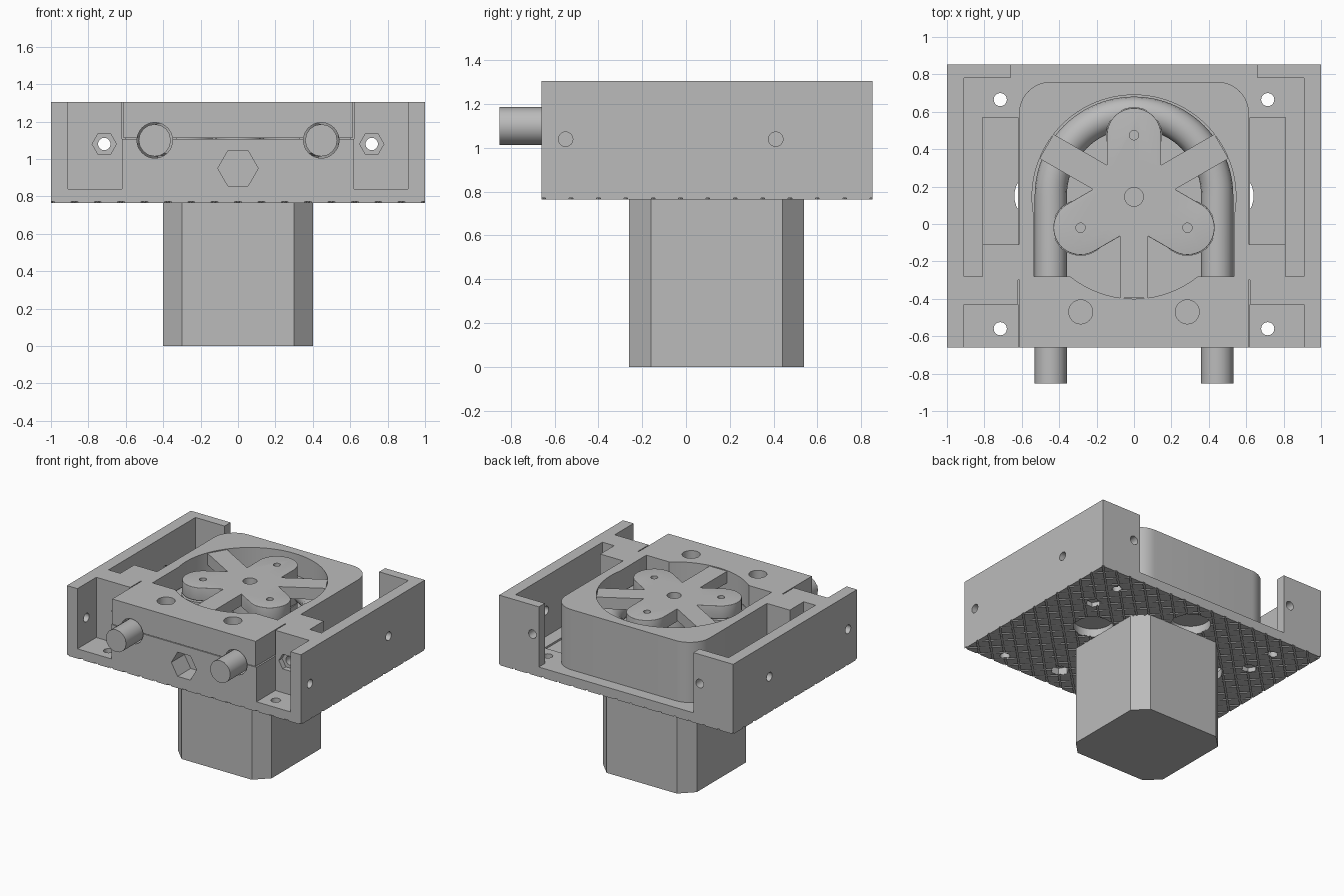
import bpy, bmesh
from math import pi, sin, cos, radians
from mathutils import Matrix

if "Cube" in bpy.data.objects:
    bpy.data.objects.remove(bpy.data.objects["Cube"])

grey = bpy.data.materials.new("plain grey")
grey.use_nodes = True
grey.diffuse_color = (0.5, 0.5, 0.5, 1)
grey.node_tree.nodes["Principled BSDF"].inputs["Base Color"].default_value = (0.5, 0.5, 0.5, 1)


def add(name, bm):
    bmesh.ops.recalc_face_normals(bm, faces=bm.faces)
    me = bpy.data.meshes.new(name)
    bm.to_mesh(me)
    bm.free()
    ob = bpy.data.objects.new(name, me)
    bpy.context.collection.objects.link(ob)
    me.materials.append(grey)
    return ob


def prism(name, pts, z0, z1):
    bm = bmesh.new()
    face = bm.faces.new([bm.verts.new((x, y, z0)) for x, y in pts])
    top = bmesh.ops.extrude_face_region(bm, geom=[face])["geom"]
    bmesh.ops.translate(bm, vec=(0, 0, z1 - z0), verts=[v for v in top if isinstance(v, bmesh.types.BMVert)])
    return add(name, bm)


def box(name, x0, x1, y0, y1, z0, z1):
    return prism(name, [(x0, y0), (x1, y0), (x1, y1), (x0, y1)], z0, z1)


def arc(cx, cy, r, a0, a1, n):
    angles = [radians(a0 + (a1 - a0) * i / n) for i in range(n + 1)]
    return [(cx + r * cos(a), cy + r * sin(a)) for a in angles]


def rod(name, axis, a, b, r, lo, hi, sides=32):
    """Cylinder along an axis; a, b are its other two coordinates."""
    ob = prism(name, arc(0, 0, r, 0, 360, sides)[:-1], lo, hi)
    if axis == "z":
        turn = Matrix.Translation((a, b, 0))
    elif axis == "y":
        turn = Matrix.Translation((a, 0, b)) @ Matrix.Rotation(-pi / 2, 4, "X")
    else:
        turn = Matrix.Translation((0, a, b)) @ Matrix.Rotation(pi / 2, 4, "Y")
    ob.data.transform(turn)
    return ob


def combine(target, tools, op="DIFFERENCE"):
    bpy.context.view_layer.objects.active = target
    for tool in tools:
        mod = target.modifiers.new("cut", "BOOLEAN")
        mod.operation, mod.solver, mod.object = op, "EXACT", tool
        bpy.ops.object.modifier_apply(modifier=mod.name)
        bpy.data.objects.remove(tool)


def smooth(*obs):
    bpy.ops.object.select_all(action="DESELECT")
    for ob in obs:
        ob.select_set(True)
        bpy.context.view_layer.objects.active = ob
    bpy.ops.object.shade_smooth_by_angle(angle=radians(32))


CY = 0.145           # shaft position in y
TOP, BASE = 1.305, 0.765


def cavity():
    yield rod("cutter", "z", 0, CY, 0.545, 0.95, 1.5, 96)


def tube_channels():
    return [rod("cutter", "y", s * 0.445, 1.1, 0.095, -0.8, -0.2) for s in (-1, 1)]


# Frame: solid block, hollowed around a rounded pump housing
frame = box("frame", -1, 1, -0.66, 0.853, BASE, TOP)
combine(frame, [box("cutter", -0.91, 0.91, -0.28, 0.78, 0.84, 1.5),
                box("cutter", -0.66, 0.66, 0.7, 0.95, 0.84, 1.5),
                box("cutter", -0.62, 0.62, -0.7, -0.28, 1.106, 1.5),
                box("cutter", 0.62, 0.91, -0.7, -0.43, 0.84, 1.5),
                box("cutter", -0.91, -0.62, -0.7, -0.43, 0.84, 1.5)])
outline = [(-0.615, -0.29), (0.615, -0.29)] + arc(0.445, 0.59, 0.17, 0, 90, 12) + arc(-0.445, 0.59, 0.17, 90, 180, 12)
combine(frame, [prism("housing", outline, 0.8, TOP),
                box("bar", 0.6, 0.81, -0.3, -0.11, 0.8, TOP),
                box("bar", -0.81, -0.6, -0.3, -0.11, 0.8, TOP)], "UNION")
combine(frame, list(cavity()) + [box("cutter", -0.535, 0.535, -0.28, CY, 0.95, 1.5)] + tube_channels())
combine(frame, [rod("cutter", "y", 0, 0.95, 0.108, -0.8, -0.5, 6),
                rod("cutter", "z", 0, 0.62, 0.14, 0.7, 0.83)])
for s in (-1, 1):
    x = s * 0.715
    combine(frame, [
        rod("cutter", "y", x, 1.08, 0.033, -0.5, 0.95),
        rod("cutter", "y", x, 1.08, 0.065, -0.5, -0.39, 6),
        rod("cutter", "z", x, 0.665, 0.035, 0.7, 0.9),
        rod("cutter", "z", x, -0.56, 0.035, 0.7, 0.9),
        rod("cutter", "z", x, 0.41, 0.037, 0.82, 0.9),
        rod("cutter", "z", x, 0.41, 0.055, 0.7, 0.8, 6),
        rod("cutter", "z", s * 0.285, -0.47, 0.065, 0.7, 0.82, 6),
        rod("cutter", "z", s * 0.5, 0.15, 0.14, 0.7, 0.83),
        box("cutter", x - 0.095, x + 0.095, -0.11, 0.57, 0.825, 0.9)])
    for y in (-0.55, 0.41):
        combine(frame, [rod("cutter", "x", y, 1.04, 0.033, min(s * 0.85, s * 1.1), max(s * 0.85, s * 1.1))])

# Diamond grooves on the underside
for slant in (-1, 1):
    bm = bmesh.new()
    for i in range(-14, 15):
        m = (Matrix.Translation((i * 0.125, 0.1, BASE)) @ Matrix.Rotation(slant * pi / 4, 4, "Z")
             @ Matrix.Diagonal((0.012, 4, 0.014, 1)))
        bmesh.ops.create_cube(bm, size=1, matrix=m)
    combine(frame, [add("groove_cutter", bm)])

# Clamp over the tube ends
clamp = box("tube_clamp", -0.613, 0.613, -0.66, -0.282, 1.111, TOP)
combine(clamp, list(cavity()) + tube_channels()
        + [rod("cutter", "z", s * 0.285, -0.47, 0.064, 1.2, 1.5) for s in (-1, 1)])

# Bent hose
path = [(0.445, -0.853), (0.445, -0.3)] + arc(0, CY + 0.005, 0.445, 0, 180, 48) + [(-0.445, -0.3), (-0.445, -0.853)]
curve = bpy.data.curves.new("hose", "CURVE")
curve.dimensions = "3D"
curve.bevel_depth, curve.bevel_resolution, curve.use_fill_caps = 0.086, 6, True
spline = curve.splines.new("POLY")
spline.points.add(len(path) - 1)
for p, (x, y) in zip(spline.points, path):
    p.co = (x, y, 1.1, 1)
hose = bpy.data.objects.new("hose", curve)
bpy.context.collection.objects.link(hose)
curve.materials.append(grey)
bpy.ops.object.select_all(action="DESELECT")
hose.select_set(True)
bpy.context.view_layer.objects.active = hose
bpy.ops.object.convert(target="MESH")
hose = bpy.context.view_layer.objects.active


# Rotor: three round lobes and three straight arms
def spoke(pts, angle, z0, z1):
    ob = prism("spoke", pts, z0, z1)
    ob.data.transform(Matrix.Translation((0, CY, 0)) @ Matrix.Rotation(radians(angle), 4, "Z"))
    return ob


def lobe_outline(r):
    return [(0, -r), *arc(0.33, 0, r, -90, 90, 24), (0, r)]


def lobed_plate(name, z0, z1):
    plate = rod(name, "z", 0, CY, 0.2, z0, z1, 48)
    combine(plate, [spoke(lobe_outline(0.145), a, z0, z1) for a in (90, 210, 330)], "UNION")
    return plate


rotor = lobed_plate("rotor_top", 1.2, 1.3)
bevel = rotor.modifiers.new("round", "BEVEL")
bevel.width, bevel.segments, bevel.limit_method, bevel.angle_limit = 0.025, 4, "ANGLE", radians(60)
bpy.context.view_layer.objects.active = rotor
bpy.ops.object.modifier_apply(modifier="round")
arm = [(0, -0.075), (0.54, -0.075), (0.54, 0.075), (0, 0.075)]
combine(rotor, [spoke(arm, a, 1.21, 1.3) for a in (30, 150, 270)], "UNION")
holes = [(0, CY, 0.05)] + [(x, y, 0.025) for x, y in arc(0, CY, 0.33, 90, 330, 2)]
combine(rotor, [rod("cutter", "z", x, y, r, 1.25, 1.4) for x, y, r in holes])
lower = lobed_plate("rotor_bottom", 0.965, 1.02)
rollers = [rod("roller", "z", x, y, 0.15, 1.03, 1.19, 40) for x, y in arc(0, CY, 0.33, 90, 330, 2)]
shaft = rod("shaft", "z", 0, CY, 0.12, 0.9, 1.22)

# Motor: square block with chamfered corners
h, c = 0.4, 0.3
motor = prism("motor", [(x, y + 0.14) for x, y in
              [(-c, -h), (c, -h), (h, -c), (h, c), (c, h), (-c, h), (-h, c), (-h, -c)]], 0, BASE + 0.002)

smooth(frame, clamp, hose, rotor, lower, shaft, *rollers)
